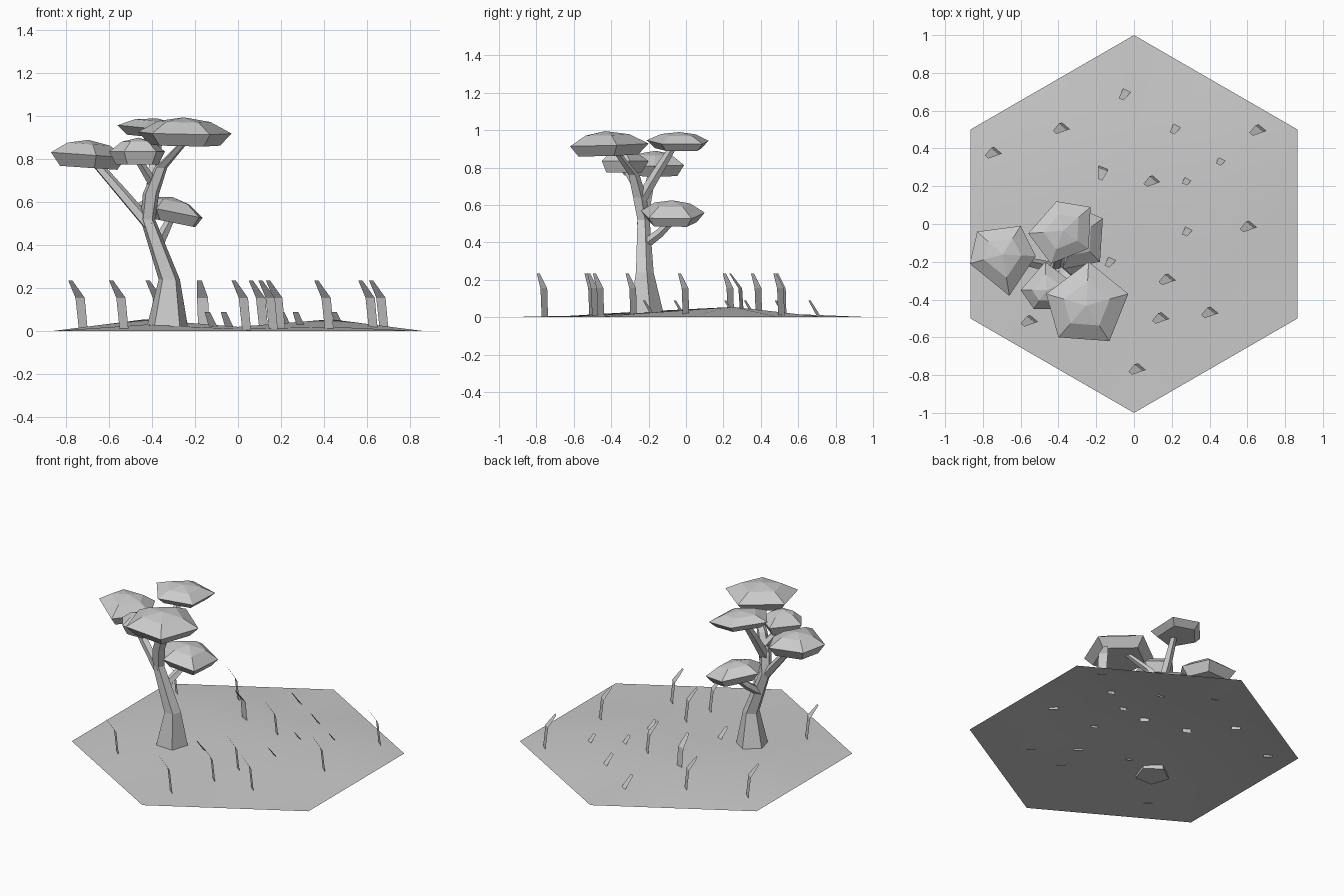
import bpy, math
from mathutils import Vector

if "Cube" in bpy.data.objects:
    bpy.data.objects.remove(bpy.data.objects["Cube"])


def make(name, verts, faces, smooth=False):
    me = bpy.data.meshes.new(name)
    me.from_pydata([tuple(v) for v in verts], [], faces)
    me.validate()
    me.polygons.foreach_set("use_smooth", [smooth] * len(me.polygons))
    ob = bpy.data.objects.new(name, me)
    bpy.context.collection.objects.link(ob)
    return ob


def tube(name, path, sides=5, level=False, turn=0.0):
    """Loft rings along (x, y, z, radius) points."""
    pts = [Vector(p[:3]) for p in path]
    verts, faces = [], []
    n = len(pts)
    for i, p in enumerate(pts):
        d = Vector((0, 0, 1)) if level else (pts[min(i + 1, n - 1)] - pts[max(i - 1, 0)]).normalized()
        u = (Vector((1, 0, 0)) - d * d.x).normalized()
        v = d.cross(u)
        for k in range(sides):
            a = turn + 2 * math.pi * k / sides
            verts.append(p + (u * math.cos(a) + v * math.sin(a)) * path[i][3])
    for i in range(n - 1):
        for k in range(sides):
            a, b = i * sides + k, i * sides + (k + 1) % sides
            faces.append((a, b, b + sides, a + sides))
    faces.append(tuple(reversed(range(sides))))
    faces.append(tuple(range((n - 1) * sides, n * sides)))
    return make(name, verts, faces)


def canopy(name, outline, bottom, mid, top, tilt=(0, 0)):
    """Pentagonal leaf pad: lower ring, wide ring, upper ring, apex."""
    c = sum((Vector(p) for p in outline), Vector((0, 0))) / len(outline)
    verts, faces, n = [], [], len(outline)
    for s, z in ((0.76, bottom), (1, mid), (0.56, mid + (top - mid) * 0.72)):
        for p in outline:
            q = (Vector(p) - c) * s
            verts.append((c.x + q.x, c.y + q.y, z + q.x * tilt[0] + q.y * tilt[1]))
    verts.append((c.x, c.y, top))
    for r in range(2):
        for k in range(n):
            a, b = r * n + k, r * n + (k + 1) % n
            faces.append((a, b, b + n, a + n))
    faces += [(2 * n + k, 2 * n + (k + 1) % n, 3 * n) for k in range(n)]
    faces.append(tuple(reversed(range(n))))
    make(name, verts, faces)


# Hexagonal ground with low bumps at the inner points
corners = [Vector((math.cos(a), math.sin(a), 0)) for a in (math.radians(30 + 60 * k) for k in range(6))]
bumps = [0.055, 0.02, 0.055, 0.03, 0.01, 0.02]
verts = [Vector((0, 0, 0.02))]
verts += [c * 0.5 + Vector((0, 0, h)) for c, h in zip(corners, bumps)]
verts += corners
verts += [(corners[k] + corners[(k + 1) % 6]) / 2 for k in range(6)]
faces = []
for k in range(6):
    j = (k + 1) % 6
    faces += [(0, 1 + k, 1 + j), (1 + k, 7 + k, 13 + k), (1 + k, 13 + k, 1 + j), (1 + j, 13 + k, 7 + j)]
make("ground", verts, faces, True)

# Trunk and branches
tube("trunk", [(-0.33, -0.22, 0, 0.105), (-0.32, -0.225, 0.24, 0.052), (-0.42, -0.23, 0.52, 0.036),
               (-0.405, -0.25, 0.64, 0.04), (-0.36, -0.28, 0.76, 0.032), (-0.25, -0.37, 0.88, 0.02)],
     level=True, turn=0.3)
tube("branch_left", [(-0.41, -0.235, 0.49, 0.03), (-0.53, -0.21, 0.63, 0.027), (-0.66, -0.18, 0.78, 0.022)])
tube("branch_back", [(-0.405, -0.24, 0.63, 0.032), (-0.39, -0.15, 0.78, 0.027), (-0.37, -0.07, 0.91, 0.02)])
tube("branch_middle", [(-0.39, -0.25, 0.68, 0.025), (-0.46, -0.32, 0.79, 0.018)])
tube("branch_low", [(-0.38, -0.22, 0.39, 0.028), (-0.35, -0.14, 0.45, 0.025), (-0.32, -0.08, 0.51, 0.02)])

# Leaf pads (outlines run anticlockwise)
canopy("leaves_left", [(-0.6, -0.01), (-0.83, -0.04), (-0.87, -0.21), (-0.66, -0.38), (-0.52, -0.17)],
       0.76, 0.82, 0.89, (-0.07, 0))
canopy("leaves_back", [(-0.23, 0.09), (-0.41, 0.12), (-0.56, -0.05), (-0.44, -0.21), (-0.24, -0.13)],
       0.9, 0.94, 0.99, (-0.1, 0))
canopy("leaves_front", [(-0.24, -0.2), (-0.465, -0.37), (-0.4, -0.6), (-0.13, -0.62), (-0.03, -0.37)],
       0.865, 0.922, 0.995, (-0.02, 0.03))
canopy("leaves_middle", [(-0.34, -0.3), (-0.47, -0.2), (-0.6, -0.35), (-0.53, -0.45), (-0.38, -0.45)],
       0.775, 0.835, 0.9)
canopy("leaves_low", [(-0.165, 0.03), (-0.33, 0.1), (-0.48, -0.07), (-0.38, -0.24), (-0.18, -0.2)],
       0.505, 0.555, 0.625, (-0.2, 0))


# Grass blades: flat strips that narrow and lean as they rise
def blade(name, x, y, rows, wide):
    vs = []
    for dx, dy, z, s in rows:
        for e in (-0.5, 0.5):
            vs.append((x + dx + wide[0] * s * e, y + dy + wide[1] * s * e, z))
    make(name, vs, [(2 * i, 2 * i + 1, 2 * i + 3, 2 * i + 2) for i in range(len(rows) - 1)])


tall = [(0, 0, 0.005, 0.95), (-0.015, -0.005, 0.155, 1.0), (-0.06, -0.035, 0.235, 0.45)]
tall_spots = [(-0.72, 0.39), (-0.36, 0.52), (0.68, 0.51), (0.12, 0.24), (0.63, 0.0), (0.2, -0.28),
              (0.165, -0.485), (0.425, -0.455), (0.04, -0.755), (-0.53, -0.5)]
for x, y in tall_spots:
    blade("tall_grass", x, y, tall, (0.043, -0.036))
blade("tall_grass", -0.16, 0.3, [(0, 0, 0.005, 0.95), (-0.005, -0.01, 0.155, 1), (-0.02, -0.065, 0.235, 0.45)],
      (0.052, -0.02))

short = [(0.015, 0.02, 0.005, 1), (-0.018, -0.03, 0.09, 0.6)]
for x, y in [(-0.05, 0.69), (0.22, 0.51), (-0.125, -0.195), (0.285, -0.03), (0.285, 0.24), (0.465, 0.345)]:
    blade("short_grass", x, y, short, (0.042, -0.02))
